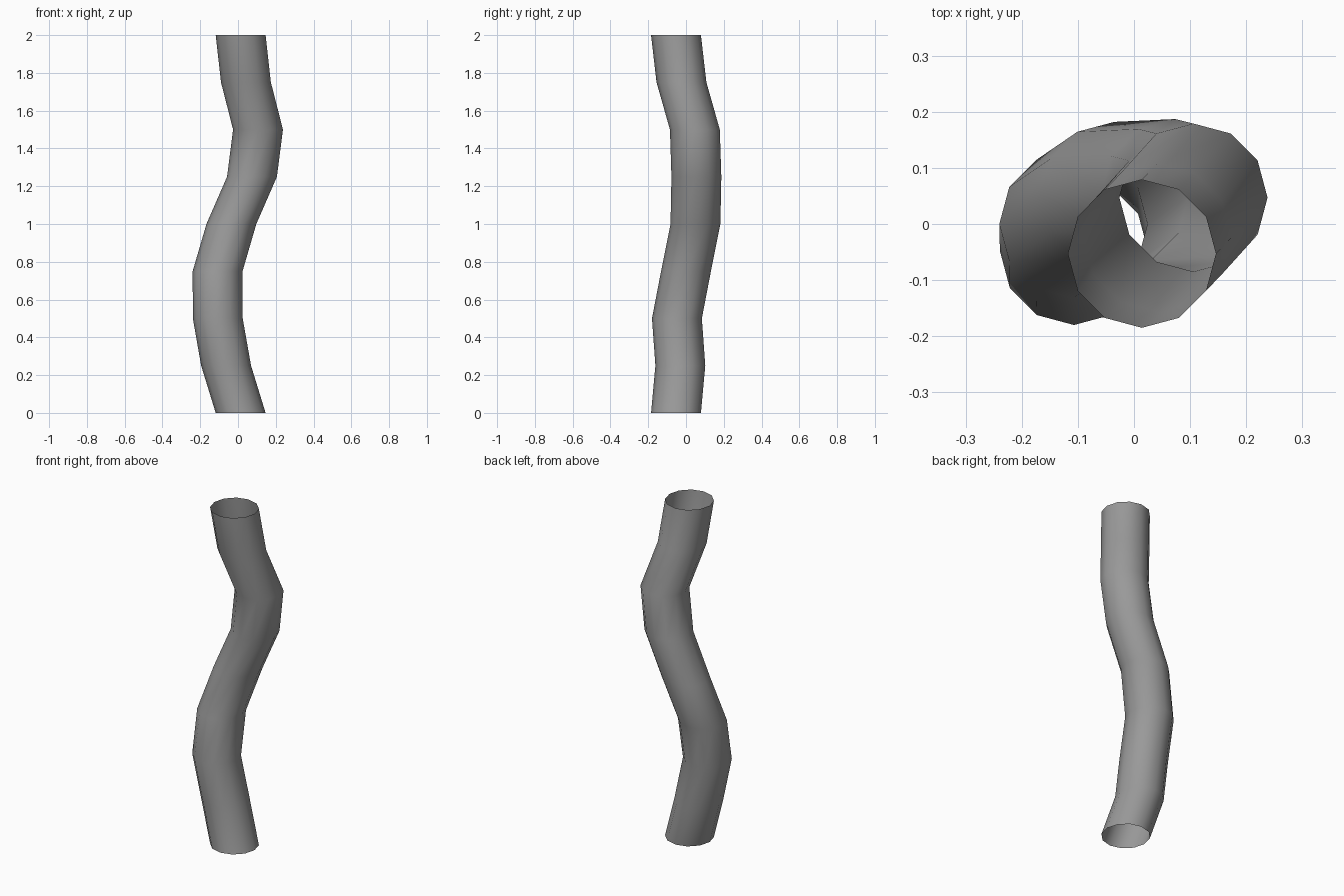
import bpy, bmesh
from mathutils import Matrix

cube = bpy.data.objects.get("Cube")
if cube:
    bpy.data.objects.remove(cube, do_unlink=True)

SIDES, RADIUS, STEP = 12, 0.132, 0.25

# Centre line of the winding pipe, one point per level
PATH = [(0.014, -0.053), (-0.063, -0.03), (-0.107, -0.048), (-0.108, 0.0),
        (-0.035, 0.05), (0.074, 0.055), (0.106, 0.047), (0.042, -0.024),
        (0.014, -0.053)]

# Grey material
grey = bpy.data.materials.new("mid_grey")
grey.use_nodes = True
colour = (0.32, 0.32, 0.32, 1)
grey.diffuse_color = colour
grey.node_tree.nodes["Principled BSDF"].inputs["Base Color"].default_value = colour

# Level rings joined by side walls, both ends open
bm = bmesh.new()
rings = [bmesh.ops.create_circle(bm, segments=SIDES, radius=RADIUS,
                                 matrix=Matrix.Translation((x, y, i * STEP)))["verts"]
         for i, (x, y) in enumerate(PATH)]
for low, high in zip(rings, rings[1:]):
    for i in range(SIDES):
        j = (i + 1) % SIDES
        bm.faces.new((low[i], low[j], high[j], high[i]))
bmesh.ops.recalc_face_normals(bm, faces=bm.faces)
for face in bm.faces:
    face.smooth = True

mesh = bpy.data.meshes.new("winding_pipe")
bm.to_mesh(mesh)
bm.free()
mesh.materials.append(grey)
pipe = bpy.data.objects.new("winding_pipe", mesh)
bpy.context.collection.objects.link(pipe)
